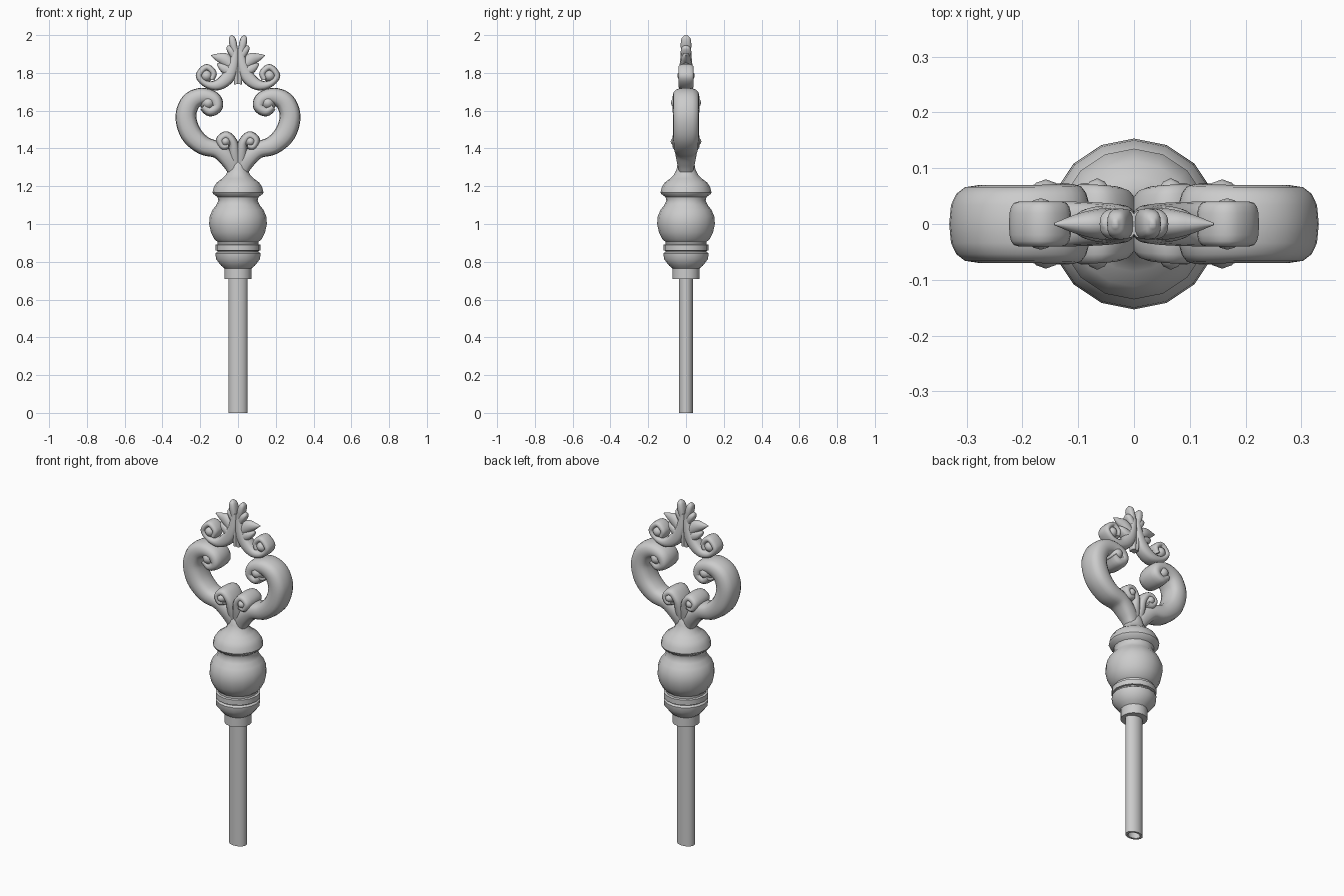
import bpy, bmesh, math
from mathutils import Vector


def finish(name, bm, mirror=False, angle=40):
    bmesh.ops.recalc_face_normals(bm, faces=bm.faces)
    me = bpy.data.meshes.new(name)
    bm.to_mesh(me)
    bm.free()
    ob = bpy.data.objects.new(name, me)
    bpy.context.collection.objects.link(ob)
    if mirror:
        ob.modifiers.new("mirror", 'MIRROR')
    bpy.ops.object.select_all(action='DESELECT')
    ob.select_set(True)
    bpy.context.view_layer.objects.active = ob
    bpy.ops.object.shade_smooth_by_angle(angle=math.radians(angle))
    return ob


def skin(bm, rings, caps=True):
    for a, b in zip(rings, rings[1:]):
        n = len(a)
        for i in range(n):
            bm.faces.new((a[i], a[(i + 1) % n], b[(i + 1) % n], b[i]))
    if caps:
        bm.faces.new(rings[0])
        bm.faces.new(rings[-1])


def lathe(name, profile, sides, sx=1.0, sy=1.0):
    bm = bmesh.new()
    rings = []
    for r, z in profile:
        rings.append([bm.verts.new((r * sx * math.cos(2 * math.pi * i / sides),
                                    r * sy * math.sin(2 * math.pi * i / sides), z))
                      for i in range(sides)])
    skin(bm, rings)
    return finish(name, bm)


def smooth_path(pts, steps):
    """Catmull-Rom through (x, z, in-plane radius, depth radius)."""
    p = [Vector(q) for q in pts]
    p = [2 * p[0] - p[1]] + p + [2 * p[-1] - p[-2]]
    out = []
    for i in range(1, len(p) - 2):
        a, b, c, d = p[i - 1:i + 3]
        for s in range(steps):
            t = s / steps
            out.append(0.5 * (2 * b + (c - a) * t + (2 * a - 5 * b + 4 * c - d) * t * t
                              + (3 * b - a - 3 * c + d) * t ** 3))
    return out + [p[-2]]


def sweep(name, pts, eye=None, power=0.75, steps=5, sides=16):
    """Mirrored scroll: squarish oval section along a path, with an optional rounded eye."""
    bm = bmesh.new()
    path = smooth_path(pts, steps)
    rings = []
    for i, q in enumerate(path):
        a, b = path[max(i - 1, 0)], path[min(i + 1, len(path) - 1)]
        t = Vector((b[0] - a[0], b[1] - a[1])).normalized()
        ring = []
        for k in range(sides):
            ang = 2 * math.pi * k / sides
            c, s = math.cos(ang), math.sin(ang)
            u = math.copysign(abs(c) ** power, c) * max(q[2], 0.001)
            v = math.copysign(abs(s) ** power, s) * max(q[3], 0.001)
            ring.append(bm.verts.new((q[0] - t.y * u, v, q[1] + t.x * u)))
        rings.append(ring)
    skin(bm, rings)
    if eye:
        x, z, r, d = eye
        res = bmesh.ops.create_uvsphere(bm, u_segments=16, v_segments=10, radius=1)
        for vert in res["verts"]:
            vert.co = (x + vert.co.x * r, vert.co.y * d, z + vert.co.z * r)
    return finish(name, bm, mirror=True, angle=50)


# Hollow oval shaft
lathe("shaft", [(0.7, 0.4), (0.7, 0.0), (1.0, 0.0), (1.0, 0.74)], 24, 0.051, 0.038)

# Turned collar, ball and neck
lathe("turned_collar", [
    (0.03, 0.71), (0.072, 0.71), (0.072, 0.765), (0.09, 0.78), (0.117, 0.815),
    (0.119, 0.845), (0.108, 0.853), (0.108, 0.858), (0.119, 0.86), (0.119, 0.89),
    (0.108, 0.893), (0.108, 0.905), (0.125, 0.92), (0.143, 0.955), (0.153, 1.0),
    (0.15, 1.04), (0.135, 1.075), (0.115, 1.1), (0.104, 1.125), (0.108, 1.142),
    (0.13, 1.158), (0.135, 1.168), (0.128, 1.195), (0.112, 1.22), (0.085, 1.24),
    (0.064, 1.26), (0.05, 1.29), (0.042, 1.33), (0.01, 1.36)], 16)

# Large C-shaped handle scrolls
sweep("handle_scroll", [
    (0.012, 1.27, .035, .035), (0.045, 1.335, .045, .05), (0.105, 1.39, .044, .06),
    (0.185, 1.417, .05, .066), (0.25, 1.48, .056, .069), (0.276, 1.57, .055, .07),
    (0.25, 1.645, .052, .07), (0.19, 1.676, .045, .07), (0.128, 1.662, .038, .071),
    (0.112, 1.622, .032, .072), (0.148, 1.597, .028, .072), (0.185, 1.622, .022, .07)],
    eye=(0.158, 1.642, .045, .08))

# Inner curls above the neck
sweep("inner_curl", [
    (0.01, 1.29, .03, .035), (0.018, 1.37, .03, .055), (0.026, 1.43, .025, .066),
    (0.06, 1.468, .023, .07), (0.095, 1.445, .022, .072), (0.08, 1.41, .02, .072),
    (0.05, 1.415, .018, .07)], eye=(0.066, 1.437, .036, .082))

# Crown side scrolls
sweep("crown_scroll", [
    (0.012, 1.93, .015, .025), (0.025, 1.84, .028, .034), (0.055, 1.775, .035, .038),
    (0.11, 1.735, .028, .04), (0.17, 1.742, .018, .04), (0.207, 1.785, .017, .04),
    (0.168, 1.83, .017, .04), (0.13, 1.80, .017, .04), (0.14, 1.765, .016, .04)],
    eye=(0.167, 1.785, .034, .046))

# Crown leaf: upright lobes, pointed side leaves and lower folds
sweep("crown_top_lobe", [
    (0.008, 1.74, .012, .02), (0.014, 1.84, .018, .028), (0.017, 1.91, .017, .027),
    (0.026, 1.955, .02, .028), (0.032, 1.985, .016, .022), (0.034, 2.0, .004, .006)])
sweep("crown_shoulder_lobe", [
    (0.01, 1.87, .018, .025), (0.035, 1.915, .02, .028), (0.05, 1.935, .014, .02),
    (0.056, 1.943, .003, .004)])
sweep("crown_side_leaf", [
    (0.02, 1.82, .02, .03), (0.065, 1.868, .034, .027), (0.105, 1.882, .022, .017),
    (0.143, 1.892, .002, .002)], power=1.0)
sweep("crown_lower_fold", [
    (0.03, 1.80, .03, .035), (0.075, 1.825, .024, .03), (0.1, 1.842, .012, .018),
    (0.11, 1.85, .002, .003)])
